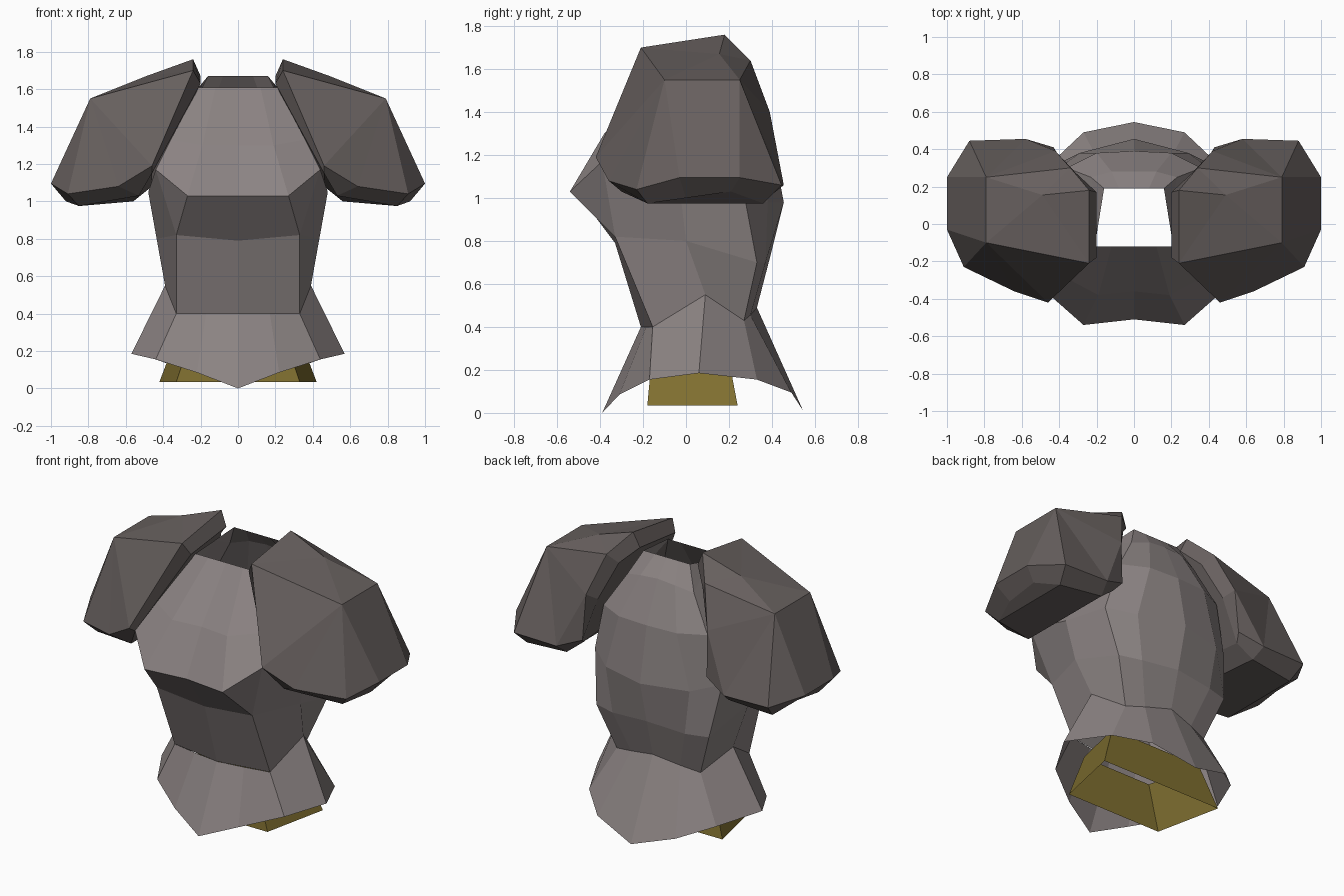
import bpy, bmesh

PLATE = (.26, .228, .226, 1)
DARK = (.135, .116, .112, 1)
GOLD = (.215, .16, .03, 1)
mats = {}


def finish(name, bm, color, mirror=False):
    bmesh.ops.remove_doubles(bm, verts=bm.verts, dist=0.0005)
    bmesh.ops.recalc_face_normals(bm, faces=bm.faces)
    # make most faces point away from the middle of the part
    c = sum((f.calc_center_median() for f in bm.faces), bm.faces[0].normal * 0) / len(bm.faces)
    if mirror:
        c.x, c.y = 0, 0.03
    if sum(f.normal.dot(f.calc_center_median() - c) * f.calc_area() for f in bm.faces) < 0:
        bmesh.ops.reverse_faces(bm, faces=bm.faces)
    me = bpy.data.meshes.new(name)
    bm.to_mesh(me)
    bm.free()
    ob = bpy.data.objects.new(name, me)
    bpy.context.collection.objects.link(ob)
    if mirror:
        m = ob.modifiers.new("mirror", 'MIRROR')
        m.use_clip = True
    if color not in mats:
        mats[color] = bpy.data.materials.new("paint")
        mats[color].diffuse_color = color
    me.materials.append(mats[color])
    return ob


def loft(bm, rows):
    """Skin a grid of points; coinciding neighbours give triangles."""
    for a, b in zip(rows, rows[1:]):
        for i in range(len(a) - 1):
            loop = []
            for p in (a[i], a[i + 1], b[i + 1], b[i]):
                if p not in loop:
                    loop.append(p)
            if len(loop) > 2:
                bm.faces.new([bm.verts.new(p) for p in loop])


# Torso: half profiles from centre line to side, mirrored
chest = [
    [(0, -.12, 1.61), (.12, -.12, 1.61), (.21, -.12, 1.61)],
    [(0, -.36, 1.30), (.19, -.38, 1.30), (.36, -.29, 1.33)],
    [(0, -.51, 1.03), (.27, -.54, 1.03), (.44, -.39, 1.17)],
]
belly = [
    [(0, -.51, 1.03), (.27, -.54, 1.03), (.44, -.39, 1.17), (.48, -.03, 1.05), (.44, .27, 1.02)],
    [(0, -.33, .79), (.33, -.33, .82), (.33, -.33, .82), (.435, 0, .80), (.39, .33, .70)],
    [(0, -.21, .40), (.33, -.155, .40), (.33, -.155, .40), (.39, .09, .55), (.29, .27, .43)],
]
back = [
    [(0, .19, 1.67), (.08, .19, 1.67), (.16, .19, 1.67)],
    [(0, .28, 1.57), (.12, .28, 1.56), (.23, .25, 1.53)],
    [(0, .39, 1.32), (.20, .38, 1.32), (.36, .30, 1.32)],
    [(0, .455, .98), (.29, .38, .98), (.44, .27, 1.02)],
    [(0, .39, .72), (.25, .37, .70), (.39, .33, .70)],
    [(0, .33, .49), (.17, .30, .455), (.29, .27, .43)],
]
# Side wall under the shoulder guard, joining chest and back edges
flank = [
    [chest[0][2], (.185, .035, 1.64), back[0][2]],
    [chest[0][2], (.185, .035, 1.64), back[1][2]],
    [chest[1][2], (.36, 0, 1.33), back[2][2]],
    [chest[2][2], belly[0][3], back[3][2]],
]
bm = bmesh.new()
for part in (chest, belly, back, flank):
    loft(bm, part)
finish("torso_shell", bm, PLATE, mirror=True)

# Flared skirt
bm = bmesh.new()
loft(bm, [
    [(0, -.21, .40), (.17, -.185, .40), (.33, -.155, .40), (.39, .09, .55),
     (.29, .27, .43), (.17, .30, .455), (0, .33, .49)],
    [(0, -.39, 0), (.22, -.31, .085), (.44, -.17, .155), (.57, .06, .185),
     (.44, .33, .155), (.27, .49, .095), (0, .545, .01)],
])
finish("skirt", bm, PLATE, mirror=True)

# Open hip band under the skirt
bm = bmesh.new()
loft(bm, [
    [(0, -.155, .30), (.24, -.155, .30), (.32, .19, .30), (0, .19, .30)],
    [(0, -.18, .035), (.33, -.18, .035), (.42, .24, .035), (0, .24, .035)],
])
finish("hip_band", bm, GOLD, mirror=True)

# Shoulder guards: border loop, three crown points, turned-in lip, closed inside
border = [(.46, -.42, 1.19), (.64, -.36, 1.08), (.91, -.23, 1.04), (1, -.03, 1.095),
          (1, .25, 1.095), (.88, .445, 1.06), (.58, .455, 1.06), (.43, .41, 1.12),
          (.42, .39, 1.40), (.34, .30, 1.64), (.24, .18, 1.76), (.24, -.21, 1.70)]
crown = [(.79, -.10, 1.55), (.79, .25, 1.55), (.49, .155, 1.67)]
lip = [(.46, -.36, 1.15), (.53, -.30, 1.03), (.85, -.18, .975), (.92, 0, 1.0),
       (.92, .21, 1.03), (.85, .36, .975), (.56, .38, 1.0), (.46, .36, 1.08),
       (.38, .33, 1.36), (.29, .25, 1.58), (.20, .17, 1.67), (.20, -.18, 1.63)]
faces = [(11, 0, 12), (0, 1, 12), (1, 2, 12), (2, 3, 12), (3, 4, 13, 12), (4, 5, 13),
         (5, 6, 13), (6, 8, 13), (6, 7, 8), (8, 9, 13), (9, 14, 13), (9, 10, 14),
         (10, 11, 14), (11, 12, 14), (12, 13, 14)]
faces += [(i, (i + 1) % 12, 15 + (i + 1) % 12, 15 + i) for i in range(12)]
faces += [(15, 22, 23, 24, 25, 26), (15, 16, 21, 22), (16, 17, 20, 21), (17, 18, 19, 20)]
for side, s in (("right", 1), ("left", -1)):
    bm = bmesh.new()
    vs = [bm.verts.new((s * x, y, z)) for x, y, z in border + crown + lip]
    for f in faces:
        bm.faces.new([vs[i] for i in f])
    finish("shoulder_guard_" + side, bm, DARK)
